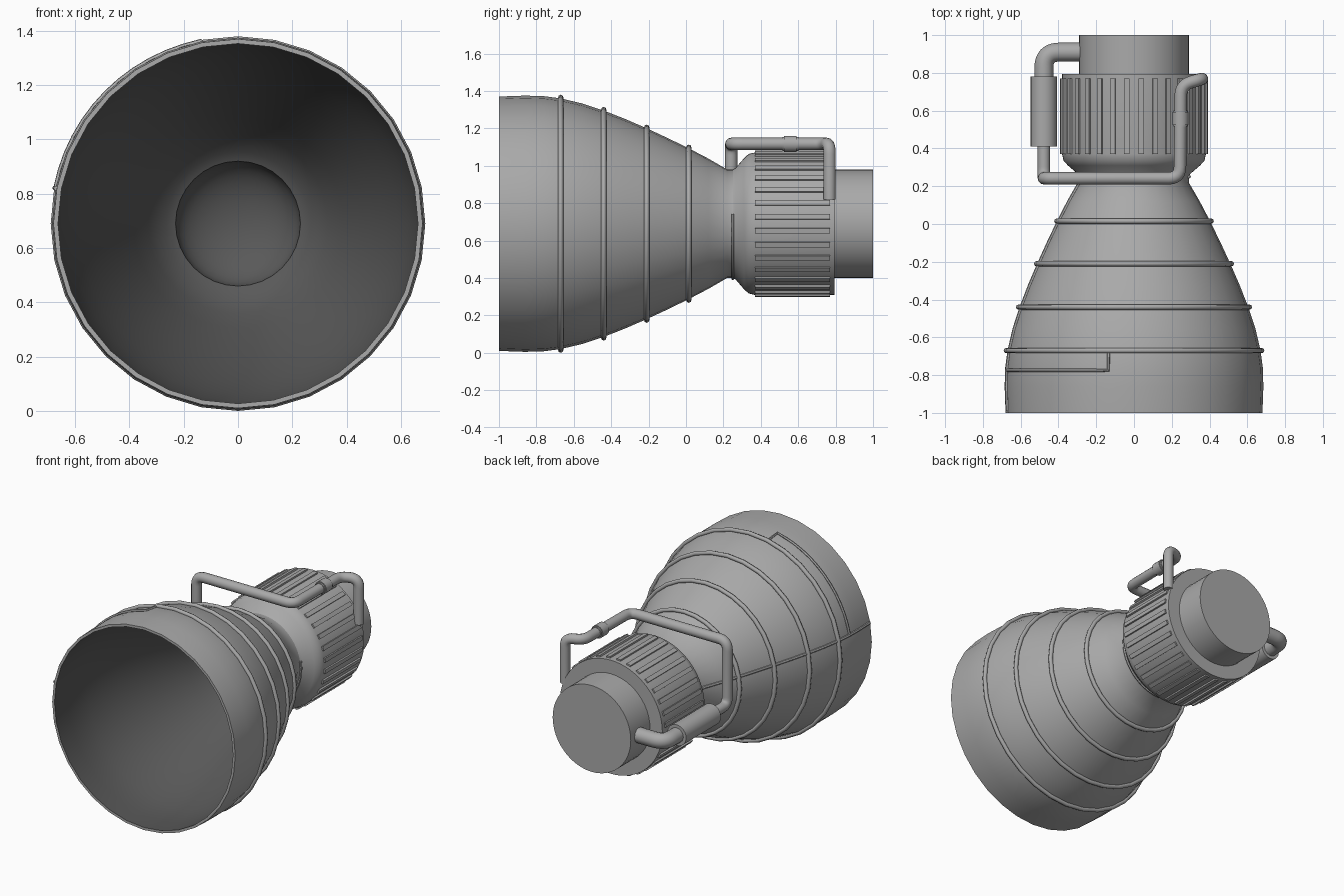
import bpy, bmesh, math
from mathutils import Vector

if "Cube" in bpy.data.objects:
    bpy.data.objects.remove(bpy.data.objects["Cube"])

CZ = 0.69  # height of the engine axis (runs along y)


def material(name, v):
    m = bpy.data.materials.new(name)
    m.diffuse_color = (v, v, v, 1)
    m.use_nodes = True
    m.node_tree.nodes["Principled BSDF"].inputs["Base Color"].default_value = m.diffuse_color
    return m


grey = material("metal_grey", 0.4)
dark = material("dark_lining", 0.1)


def finish(obj, angle=35):
    obj.data.materials.clear()
    obj.data.materials.append(grey)
    bpy.ops.object.select_all(action='DESELECT')
    obj.select_set(True)
    bpy.context.view_layer.objects.active = obj
    bpy.ops.object.shade_smooth_by_angle(angle=math.radians(angle))
    return obj


def from_bmesh(name, bm, angle=35):
    bmesh.ops.recalc_face_normals(bm, faces=bm.faces)
    me = bpy.data.meshes.new(name)
    bm.to_mesh(me)
    bm.free()
    obj = bpy.data.objects.new(name, me)
    bpy.context.collection.objects.link(obj)
    return finish(obj, angle)


def polar(r, y, a):
    return Vector((r * math.cos(a), y, CZ + r * math.sin(a)))


def lathe(name, profile, segs=32, closed=False, cx=0.0, angle=35):
    """Spin (radius, y) points around the y axis; radius 0 makes a pole."""
    bm = bmesh.new()
    rings = []
    for r, y in profile:
        n = 1 if r == 0 else segs
        rings.append([bm.verts.new(polar(r, y, 2 * math.pi * i / segs) + Vector((cx, 0, 0)))
                      for i in range(n)])
    pairs = list(zip(rings, rings[1:]))
    if closed:
        pairs.append((rings[-1], rings[0]))
    for A, B in pairs:
        for i in range(segs):
            j = (i + 1) % segs
            vs = [A[i % len(A)], A[j % len(A)], B[j % len(B)], B[i % len(B)]]
            bm.faces.new(list(dict.fromkeys(vs)))
    return from_bmesh(name, bm, angle)


def rounded(points, bend, steps=6):
    """Round the corners of a polyline."""
    pts = [Vector(p) for p in points]
    out = [pts[0]]
    for a, b, c in zip(pts, pts[1:], pts[2:]):
        d = min(bend, (a - b).length * 0.48, (c - b).length * 0.48)
        p, q = b + (a - b).normalized() * d, b + (c - b).normalized() * d
        for k in range(steps + 1):
            t = k / steps
            out.append(p * (1 - t) ** 2 + b * 2 * t * (1 - t) + q * t * t)
    return out + [pts[-1]]


def tube(name, points, radius, res=4):
    cu = bpy.data.curves.new(name, 'CURVE')
    cu.dimensions = '3D'
    cu.bevel_depth = radius
    cu.bevel_resolution = res
    cu.use_fill_caps = True
    sp = cu.splines.new('POLY')
    sp.points.add(len(points) - 1)
    for p, co in zip(sp.points, points):
        p.co = (*co, 1)
    obj = bpy.data.objects.new(name, cu)
    bpy.context.collection.objects.link(obj)
    bpy.ops.object.select_all(action='DESELECT')
    obj.select_set(True)
    bpy.context.view_layer.objects.active = obj
    bpy.ops.object.convert(target='MESH')
    return finish(bpy.context.view_layer.objects.active, 40)


# Nozzle bell: outer wall, rim, inner wall and domed chamber end
outer = [(0.29, 0.22), (0.348, 0.12), (0.403, 0.015), (0.459, -0.1), (0.51, -0.21),
         (0.56, -0.325), (0.605, -0.44), (0.643, -0.555), (0.67, -0.67),
         (0.682, -0.76), (0.685, -0.86), (0.68, -1.0)]
inner = [(r - 0.017, y) for r, y in reversed(outer[1:])]
dome = [(0.23 * math.cos(t * math.pi / 18), 0.22 + 0.14 * math.sin(t * math.pi / 18))
        for t in range(9)]
bell = lathe("nozzle_bell", [(0.29, 0.26)] + outer + inner + [(0.265, 0.205)] + dome + [(0, 0.36)])

# Dark lining: every bell face that is turned towards the axis
bell.data.materials.append(dark)
for f in bell.data.polygons:
    radial = Vector((f.center.x, 0, f.center.z - CZ)).normalized()
    if f.normal.dot(radial) < -0.03:
        f.material_index = 1


def bell_radius(y):
    for (r0, y0), (r1, y1) in zip(outer, outer[1:]):
        if y1 <= y <= y0:
            return r0 + (r1 - r0) * (y0 - y) / (y0 - y1)
    return outer[0][0]


# Stiffening bands around the bell
for n, y in enumerate((-0.67, -0.44, -0.21, 0.015)):
    R, m = bell_radius(y) + 0.006, 0.014
    lathe(f"bell_band_{n + 1}", [(R + m * math.cos(k * math.pi / 4), y + m * math.sin(k * math.pi / 4))
                                 for k in range(8)], closed=True, angle=60)

# Thin coolant lines: a branch off the front band, and one along the bell and under the neck
A0, A1 = math.radians(101.5), math.radians(169)
branch = [polar(bell_radius(y) + 0.003, y, A0) for y in (-0.67, -0.775)]
branch += [polar(bell_radius(-0.775) + 0.002, -0.775, A0 + (A1 - A0) * k / 12) for k in range(1, 13)]
tube("coolant_branch", branch, 0.009, 1)
line = [polar(bell_radius(y) + 0.003, y, A1)
        for y in (-0.99, -0.86, -0.76, -0.67, -0.555, -0.44, -0.325, -0.21, -0.1, 0.015, 0.12, 0.22, 0.25)]
line += [polar(0.293, 0.25, A1 + (math.radians(370) - A1) * k / 24) for k in range(1, 25)]
tube("coolant_line", line, 0.009, 1)

# Pump housing and rear cap
lathe("pump_housing", [(0.29, 0.25), (0.298, 0.265), (0.35, 0.31), (0.373, 0.335),
                       (0.381, 0.37), (0.381, 0.795), (0, 0.795)], segs=64)
lathe("rear_cap", [(0, 0.75), (0.29, 0.75), (0.29, 1.0), (0, 1.0)], segs=48)

# Cooling ribs around the housing
bm = bmesh.new()
RIBS = 32
for i in range(RIBS):
    a = (i + 0.5) * 2 * math.pi / RIBS
    out_dir = Vector((math.cos(a), 0, math.sin(a)))
    side = Vector((-math.sin(a), 0, math.cos(a))) * 0.014
    for v in bmesh.ops.create_cube(bm, size=1)["verts"]:
        r = 0.391 if v.co.x > 0 else 0.365
        s = 1 if v.co.z > 0 else -1
        v.co = Vector((0, 0.77 if v.co.y > 0 else 0.37, CZ)) + out_dir * r + side * s
from_bmesh("cooling_ribs", bm)

# Feed pipe over the top of the housing
PX = -0.477
tube("feed_pipe", rounded([(PX, 0.45, CZ), (PX, 0.242, CZ), (PX, 0.242, 1.117), (0.243, 0.242, 1.117),
                           (0.248, 0.735, 1.117), (0.36, 0.768, 1.117), (0.36, 0.768, 0.82)], 0.06), 0.033)

# Coupling on the feed pipe
coupling = lathe("pipe_coupling", [(0, 0.515), (0.037, 0.515), (0.037, 0.525), (0.043, 0.525),
                                   (0.043, 0.592), (0.037, 0.592), (0.037, 0.602), (0, 0.602)],
                 segs=20, cx=0.246)
coupling.location.z = 1.117 - CZ

# Side canister and its elbow into the rear cap
lathe("side_canister", [(0, 0.41), (0.07, 0.41), (0.07, 0.78), (0, 0.78)], segs=24, cx=PX)
tube("elbow_pipe", rounded([(PX, 0.74, CZ), (PX, 0.91, CZ), (-0.25, 0.91, CZ)], 0.11, 8), 0.05)
